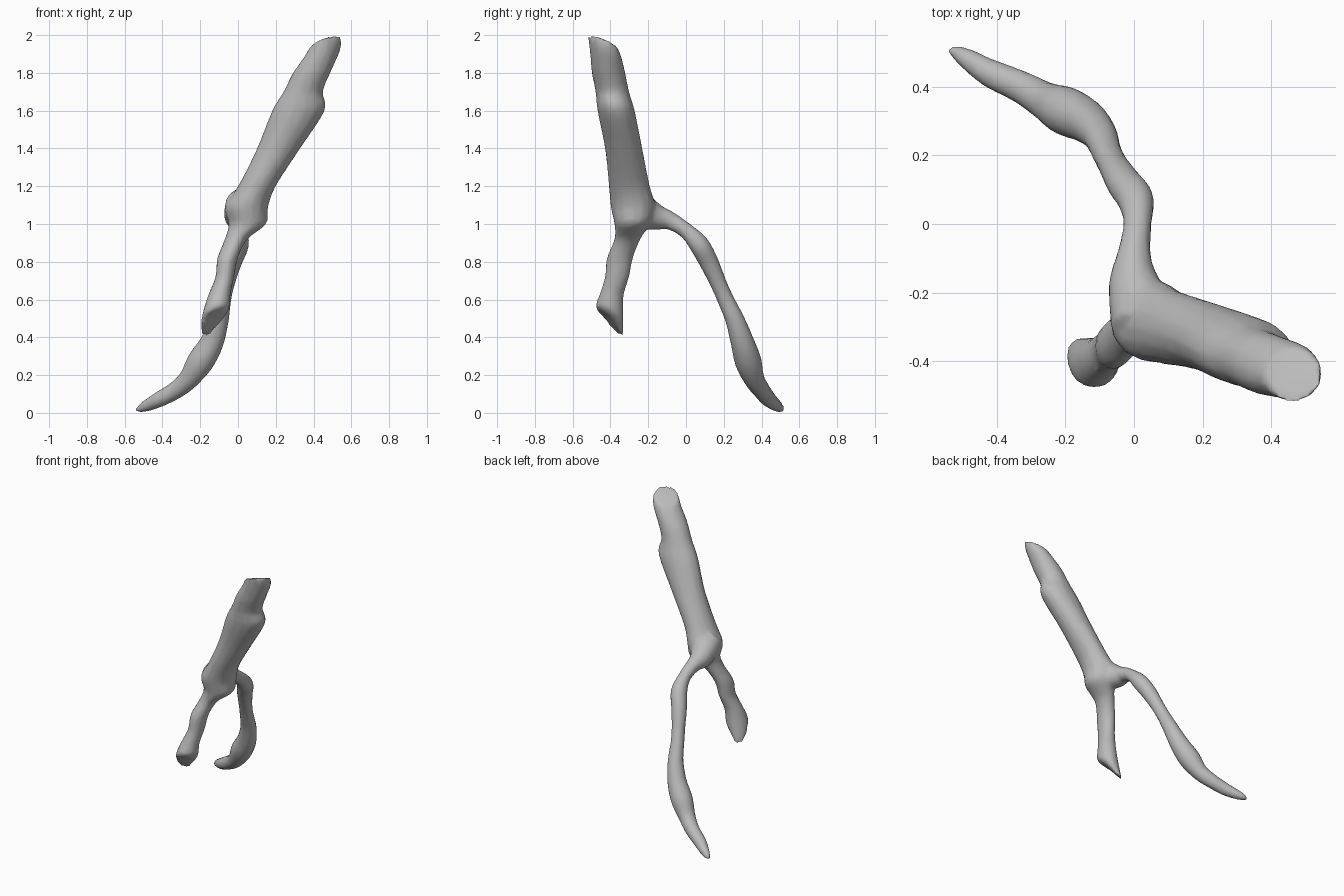
import bpy
import bmesh
from math import cos, sin, pi
from mathutils import Vector

cube = bpy.data.objects.get("Cube")
if cube:
    bpy.data.objects.remove(cube, do_unlink=True)

SIDES = 14

# Main stem in hundredths: height, x from, x to, y from, y to
STEM = [
    (46, -20, -12, -44, -33), (53, -19, -5, -48, -33), (62, -16, -4, -46, -33),
    (72, -12, -2, -43, -30), (82, -11, 0, -42, -28), (92, -7, 5, -38, -24),
    (100, -5, 15, -38, -19), (109, -7, 16, -40, -16), (120, 0, 20, -41, -19),
    (140, 10, 33, -43, -23), (160, 18, 46, -47, -27), (170, 24, 45, -48, -30),
    (180, 29, 49, -50, -32), (190, 35, 54, -51, -34), (196, 38, 55, -52, -36),
]

# Side branch in hundredths: x, y, z, radius
BRANCH = [
    (3, -29, 110, 10), (0, -17, 104, 7.5), (0, -9, 102, 5), (1, 0, 96.5, 4.2),
    (0.5, 7, 89, 5.4), (-3, 12, 80, 5.2), (-6, 17, 69, 4.5), (-8, 21, 60, 4.5),
    (-10, 26, 49, 5.2), (-14, 30, 37, 6.4), (-20, 33, 27, 7.2),
    (-26, 36, 18, 5.6), (-33, 40, 12, 4.8), (-42, 44, 7, 4.2),
    (-50, 49, 3, 2.8), (-54, 51, 1, 1),
]


def spline(rows, steps=4):
    """Pass a smooth curve through rows of numbers."""
    rows = [Vector(r) for r in rows]
    last = len(rows) - 1
    result = []
    for i in range(last):
        a, b = rows[max(i - 1, 0)], rows[i]
        c, d = rows[i + 1], rows[min(i + 2, last)]
        for s in range(steps):
            t = s / steps
            result.append(0.5 * (2 * b + (c - a) * t
                                 + (2 * a - 5 * b + 4 * c - d) * t ** 2
                                 + (3 * b - a - 3 * c + d) * t ** 3))
    return result + [rows[-1]]


def skin(bm, rings):
    """Bridge rings of points into a closed tube."""
    loops = [[bm.verts.new(p) for p in ring] for ring in rings]
    for low, high in zip(loops, loops[1:]):
        for i in range(SIDES):
            j = (i + 1) % SIDES
            bm.faces.new((low[i], low[j], high[j], high[i]))
    bm.faces.new(loops[0][::-1])
    bm.faces.new(loops[-1])


def stem_ring(row):
    """Level oval, tipped near the two broken ends."""
    z, x0, x1, y0, y1 = (n / 100 for n in row)
    top = max(0, (z - 1.8) / 0.16)
    foot = max(0, (0.62 - z) / 0.16)
    ring = []
    for i in range(SIDES):
        c, s = cos(2 * pi * i / SIDES), sin(2 * pi * i / SIDES)
        tip = top * (0.025 * c - 0.03 * s) + foot * (0.02 * c - 0.055 * s)
        ring.append(((x0 + x1 + (x1 - x0) * c) / 2,
                     (y0 + y1 + (y1 - y0) * s) / 2, z + tip))
    return ring


def branch_rings(rows):
    """Round rings square to the branch path."""
    centres = [Vector(r[:3]) / 100 for r in rows]
    last = len(rows) - 1
    rings = []
    for k, row in enumerate(rows):
        along = (centres[min(k + 1, last)] - centres[max(k - 1, 0)]).normalized()
        side = along.cross(Vector((1, 0, 0))).normalized()
        across = side.cross(along)
        rings.append([centres[k] + row[3] / 100
                      * (across * cos(2 * pi * i / SIDES) - side * sin(2 * pi * i / SIDES))
                      for i in range(SIDES)])
    return rings


def four(rows):
    return [Vector(r) for r in rows]


# Forked twig: stem and side branch
bm = bmesh.new()
skin(bm, [stem_ring(r) for r in spline(STEM)])
skin(bm, branch_rings([(r[0], r[1], r[2], r[3]) for r in spline(four(BRANCH))]))
bmesh.ops.recalc_face_normals(bm, faces=bm.faces)
mesh = bpy.data.meshes.new("forked_twig")
bm.to_mesh(mesh)
bm.free()
twig = bpy.data.objects.new("forked_twig", mesh)
bpy.context.collection.objects.link(twig)

# Plain grey bark
bark = bpy.data.materials.new("grey_bark")
bark.use_nodes = True
grey = (0.5, 0.5, 0.5, 1)
bark.diffuse_color = grey
bark.node_tree.nodes["Principled BSDF"].inputs["Base Color"].default_value = grey
mesh.materials.append(bark)

# Fuse the fork into one skin, then soften and coarsen it
fuse = twig.modifiers.new("fuse", "REMESH")
fuse.mode = "VOXEL"
fuse.voxel_size = 0.012
fuse.use_smooth_shade = True
soften = twig.modifiers.new("soften", "SMOOTH")
soften.factor = 0.5
soften.iterations = 5
coarsen = twig.modifiers.new("coarsen", "DECIMATE")
coarsen.ratio = 0.2

bpy.context.view_layer.objects.active = twig
twig.select_set(True)
for name in ("fuse", "soften", "coarsen"):
    bpy.ops.object.modifier_apply(modifier=name)
bpy.ops.object.shade_smooth_by_angle(angle=pi / 4)
